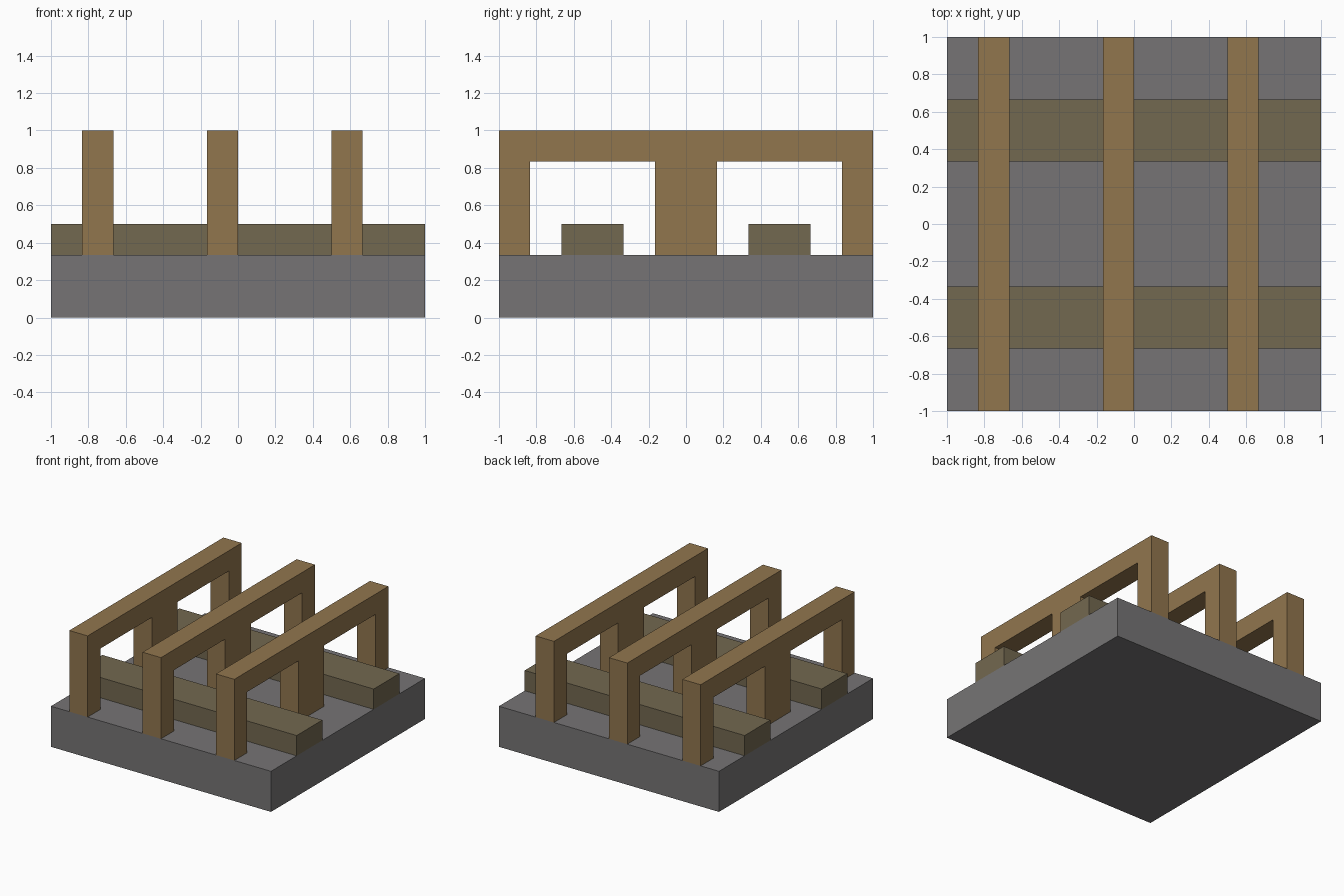
import bpy
import bmesh

cube = bpy.data.objects.get("Cube")
if cube:
    bpy.data.objects.remove(cube, do_unlink=True)

U = 1 / 6  # module: all parts sit on a grid of this size


def make_material(name, rgb):
    mat = bpy.data.materials.new(name)
    mat.use_nodes = True
    mat.diffuse_color = (*rgb, 1)
    mat.node_tree.nodes["Principled BSDF"].inputs["Base Color"].default_value = (*rgb, 1)
    return mat


def extrude_profile(name, profile, x0, x1, mat):
    """Extrude a (y, z) outline along x; all values in grid modules."""
    bm = bmesh.new()
    face = bm.faces.new([bm.verts.new((x0 * U, y * U, z * U)) for y, z in profile])
    grown = bmesh.ops.extrude_face_region(bm, geom=[face])
    verts = [g for g in grown["geom"] if isinstance(g, bmesh.types.BMVert)]
    bmesh.ops.translate(bm, vec=((x1 - x0) * U, 0, 0), verts=verts)
    bmesh.ops.recalc_face_normals(bm, faces=bm.faces)
    mesh = bpy.data.meshes.new(name)
    bm.to_mesh(mesh)
    bm.free()
    mesh.materials.append(mat)
    obj = bpy.data.objects.new(name, mesh)
    bpy.context.collection.objects.link(obj)
    return obj


def rectangle(y0, y1, z0, z1):
    return [(y0, z0), (y1, z0), (y1, z1), (y0, z1)]


stone = make_material("grey stone", (0.181, 0.175, 0.178))
dark_wood = make_material("dull brown wood", (0.171, 0.138, 0.080))
light_wood = make_material("warm brown wood", (0.286, 0.181, 0.076))

# Base slab
extrude_profile("base_slab", rectangle(-6, 6, 0, 2), -6, 6, stone)

# Low cross beams lying on the slab
for side, y in (("front", -3), ("back", 3)):
    extrude_profile(side + "_cross_beam", rectangle(y - 1, y + 1, 2, 3), -6, 6, dark_wood)

# Upright frames: top rail, two end posts and a wide middle post
half = [(1, 2), (1, 5), (5, 5), (5, 2), (6, 2), (6, 6)]
outline = half + [(-y, z) for y, z in reversed(half)]
for name, x in (("right", -5), ("middle", -1), ("left", 3)):
    extrude_profile(name + "_frame", outline, x, x + 1, light_wood)
